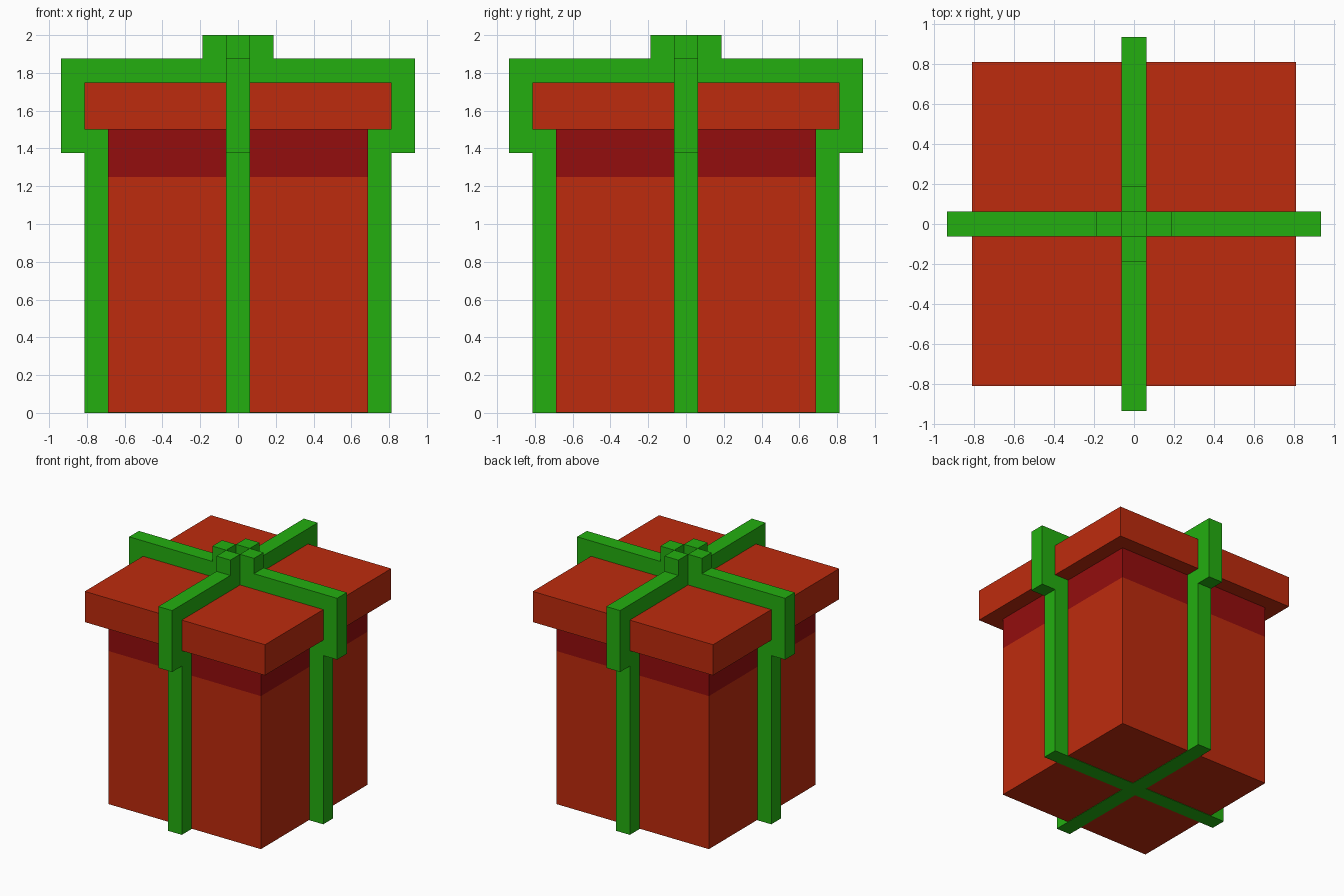
import bpy
import bmesh
import math
from mathutils import Matrix, Vector

cube = bpy.data.objects.get("Cube")
if cube:
    bpy.data.objects.remove(cube, do_unlink=True)


def make_material(name, rgb):
    mat = bpy.data.materials.new(name)
    mat.use_nodes = True
    mat.diffuse_color = (*rgb, 1)
    bsdf = next(n for n in mat.node_tree.nodes if n.type == 'BSDF_PRINCIPLED')
    bsdf.inputs["Base Color"].default_value = (*rgb, 1)
    return mat


RED = make_material("paper red", (0.515, 0.024, 0.004))
DARK_RED = make_material("dark red", (0.296, 0.004, 0.004))
GREEN = make_material("ribbon green", (0.017, 0.429, 0.005))

H = 0.0625        # half the ribbon width
BODY = 0.6875     # half the box width
LID = 0.8125      # half the lid width
OUTER = 0.9375    # ribbon reach around the lid
T = 0.003         # ribbon thickness under the box


def finish(name, bm, mat):
    bmesh.ops.recalc_face_normals(bm, faces=bm.faces)
    mesh = bpy.data.meshes.new(name)
    bm.to_mesh(mesh)
    bm.free()
    mesh.materials.append(mat)
    obj = bpy.data.objects.new(name, mesh)
    bpy.context.collection.objects.link(obj)
    return obj


def block(name, half, z0, z1, mat):
    """Square block centred on the z axis."""
    bm = bmesh.new()
    bmesh.ops.create_cube(bm, size=1, matrix=Matrix.Translation((0, 0, (z0 + z1) / 2))
                          @ Matrix.Diagonal((2 * half, 2 * half, z1 - z0, 1)))
    return finish(name, bm, mat)


def ribbon_arm(name, profile, angle):
    """Extrude a (radius, height) outline across the ribbon width and turn it."""
    bm = bmesh.new()
    face = bm.faces.new([bm.verts.new((r, -H, z)) for r, z in profile])
    side = bmesh.ops.extrude_face_region(bm, geom=[face])["geom"]
    bmesh.ops.translate(bm, vec=Vector((0, 2 * H, 0)),
                        verts=[v for v in side if isinstance(v, bmesh.types.BMVert)])
    bmesh.ops.rotate(bm, verts=bm.verts, matrix=Matrix.Rotation(angle, 3, 'Z'))
    return finish(name, bm, GREEN)


# Box, shaded neck and overhanging lid
block("box_body", BODY, T, 1.25, RED)
block("box_neck", BODY, 1.25, 1.5, DARK_RED)
block("box_lid", LID, 1.5, 1.75, RED)

# Each arm runs under the box, up the side, around the lid and up to a bow loop
arm = [(H, 0), (LID, 0), (LID, 1.375), (OUTER, 1.375), (OUTER, 1.875),
       (3 * H, 1.875), (3 * H, 2), (H, 2), (H, 1.75), (LID, 1.75),
       (LID, 1.5), (BODY, 1.5), (BODY, T), (H, T)]
for i, side in enumerate(("left", "back", "right", "front")):
    ribbon_arm("ribbon_" + side, arm, i * math.pi / 2)

# Crossings of the ribbon; the top one stays lower than the bow loops
block("ribbon_crossing_top", H, 1.75, 1.875, GREEN)
block("ribbon_crossing_bottom", H, 0, T, GREEN)
